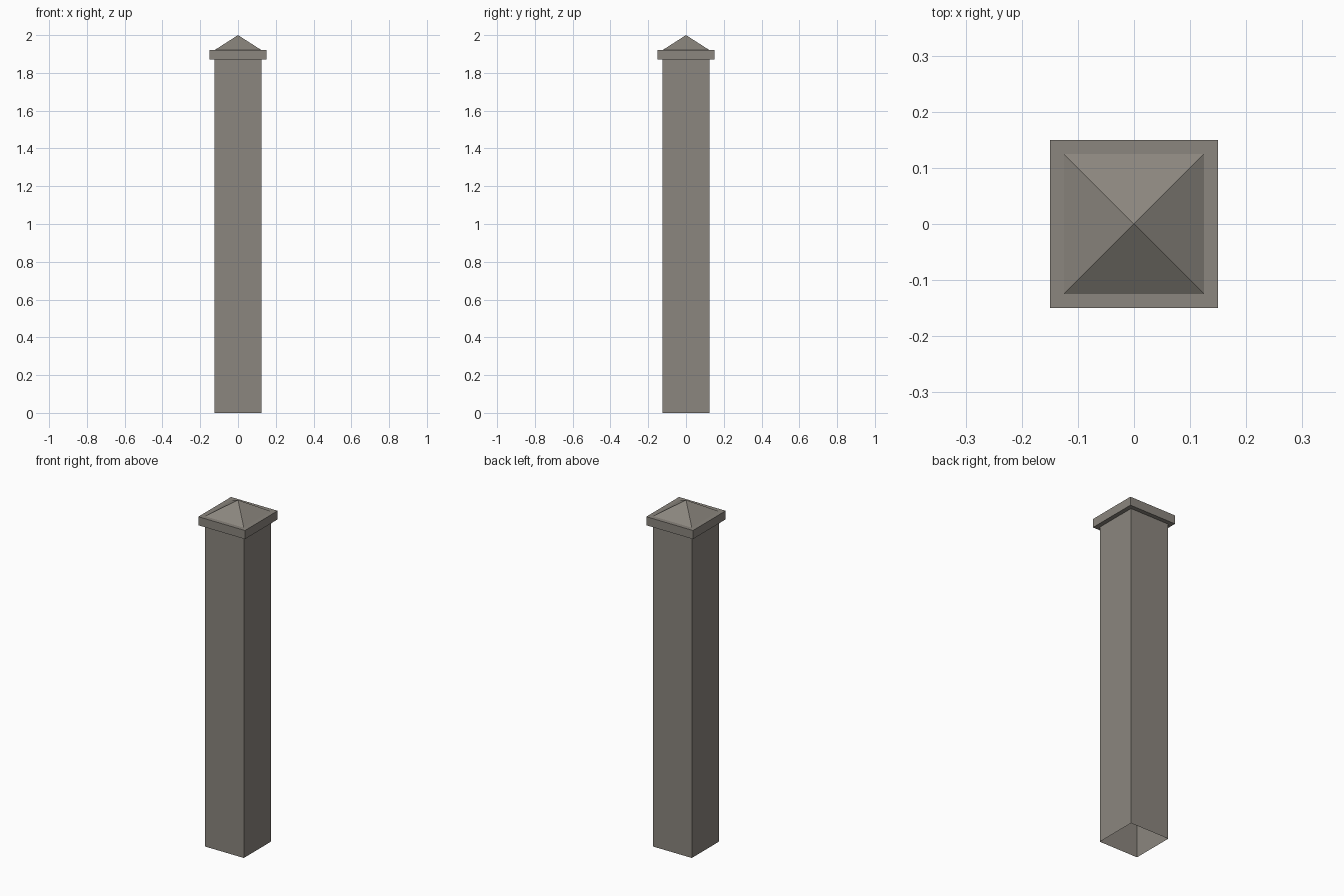
import bpy, bmesh

if "Cube" in bpy.data.objects:
    bpy.data.objects.remove(bpy.data.objects["Cube"])

# single stone colour
stone = bpy.data.materials.new("grey_stone")
stone.diffuse_color = (0.258, 0.238, 0.209, 1.0)
stone.use_nodes = True
stone.node_tree.nodes["Principled BSDF"].inputs["Base Color"].default_value = stone.diffuse_color

# square profile of the post as (half width, height), bottom to top
PROFILE = [(0.125, 0.0), (0.125, 1.87),   # shaft, open underneath
           (0.15, 1.87), (0.15, 1.92),    # overhanging cap slab
           (0.125, 1.92)]                 # foot of the pyramid
APEX = 2.0

bm = bmesh.new()


def square_ring(half, z):
    corners = [(-1, -1), (1, -1), (1, 1), (-1, 1)]
    return [bm.verts.new((sx * half, sy * half, z)) for sx, sy in corners]


# shaft and cap slab: bridge each ring to the next
rings = [square_ring(h, z) for h, z in PROFILE]
for low, high in zip(rings, rings[1:]):
    for i in range(4):
        j = (i + 1) % 4
        bm.faces.new((low[i], low[j], high[j], high[i]))

# pyramid top
tip = bm.verts.new((0, 0, APEX))
for i in range(4):
    bm.faces.new((rings[-1][i], rings[-1][(i + 1) % 4], tip))

mesh = bpy.data.meshes.new("fence_post")
bm.to_mesh(mesh)
bm.free()
mesh.materials.append(stone)
post = bpy.data.objects.new("fence_post", mesh)
bpy.context.collection.objects.link(post)
